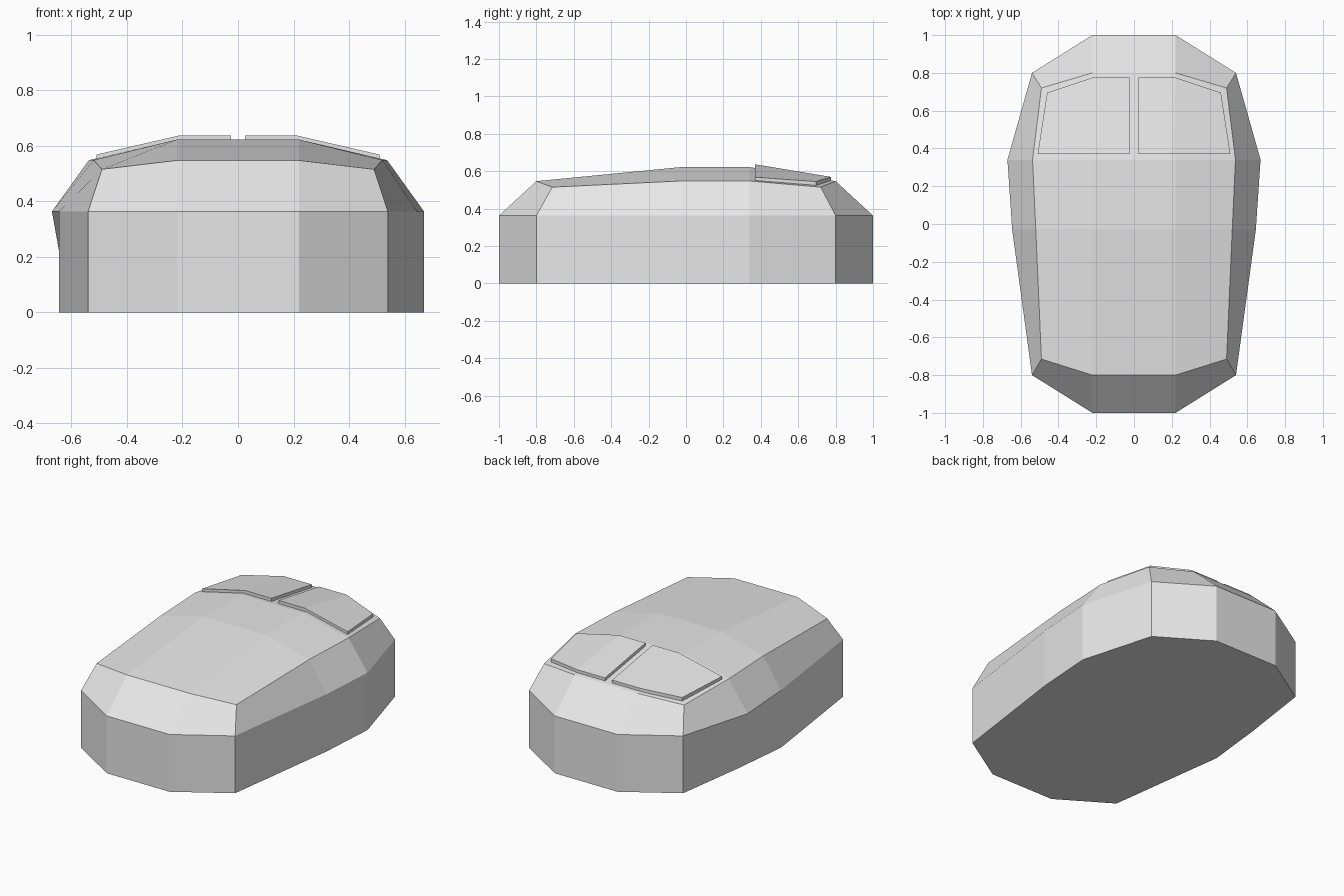
import bpy
import bmesh

cube = bpy.data.objects.get("Cube")
if cube:
    bpy.data.objects.remove(cube)

grey = bpy.data.materials.new("light_grey_plastic")
colour = (0.8, 0.8, 0.8, 1)
grey.diffuse_color = colour
grey.use_nodes = True
grey.node_tree.nodes["Principled BSDF"].inputs["Base Color"].default_value = colour


def finish(bm, name):
    bmesh.ops.recalc_face_normals(bm, faces=bm.faces)
    mesh = bpy.data.meshes.new(name)
    bm.to_mesh(mesh)
    bm.free()
    mesh.materials.append(grey)
    obj = bpy.data.objects.new(name, mesh)
    bpy.context.collection.objects.link(obj)
    return obj


def ring(bm, half, z):
    """Closed loop from the points of its +x half, front to back."""
    pts = half + [(-x, y) for x, y in reversed(half)]
    return [bm.verts.new((x, y, z)) for x, y in pts]


def bridge(bm, a, b):
    for i in range(len(a)):
        j = (i + 1) % len(a)
        bm.faces.new((a[i], a[j], b[j], b[i]))


# Body: upright wall, sloping shoulder and faceted top
bm = bmesh.new()
outline = [(0.22, -1), (0.54, -0.8), (0.645, -0.03),
           (0.67, 0.34), (0.54, 0.8), (0.22, 1)]
base = ring(bm, outline, 0)
shoulder = ring(bm, outline, 0.363)
base[8].co.x = -0.605      # right wall tucks in at the bottom
bridge(bm, base, shoulder)
bm.faces.new(base)

# Top rows: outer edge point and ridge point, mirrored across
rows = []
for edge, ridge in [((0.49, -0.715, 0.515), (0.22, -0.8, 0.547)),
                    ((0.52, -0.03, 0.548), (0.22, -0.03, 0.622)),
                    ((0.537, 0.34, 0.548), (0.22, 0.34, 0.622)),
                    ((0.49, 0.72, 0.515), (0.22, 0.8, 0.547))]:
    points = [(-edge[0], *edge[1:]), (-ridge[0], *ridge[1:]), ridge, edge]
    rows.append([bm.verts.new(p) for p in points])
for low, high in zip(rows, rows[1:]):
    for i in range(3):
        bm.faces.new((low[i], low[i + 1], high[i + 1], high[i]))
rim = ([rows[0][2]] + [r[3] for r in rows] + [rows[3][2], rows[3][1]]
       + [r[0] for r in reversed(rows)] + [rows[0][1]])
bridge(bm, shoulder, rim)
finish(bm, "body")

# Buttons: thin bent plates either side of the centre gap
for name, side in (("left_button", 1), ("right_button", -1)):
    bm = bmesh.new()
    top = [(0.025, 0.37, 0.637), (0.21, 0.37, 0.637), (0.51, 0.37, 0.568),
           (0.46, 0.695, 0.545), (0.22, 0.775, 0.57), (0.025, 0.775, 0.57)]
    upper = [bm.verts.new((side * x, y, z)) for x, y, z in top]
    lower = [bm.verts.new((side * x, y, z - 0.022)) for x, y, z in top]
    for loop in (upper, lower):
        bm.faces.new((loop[0], loop[1], loop[4], loop[5]))
        bm.faces.new((loop[1], loop[2], loop[3], loop[4]))
    bridge(bm, upper, lower)
    finish(bm, name)
